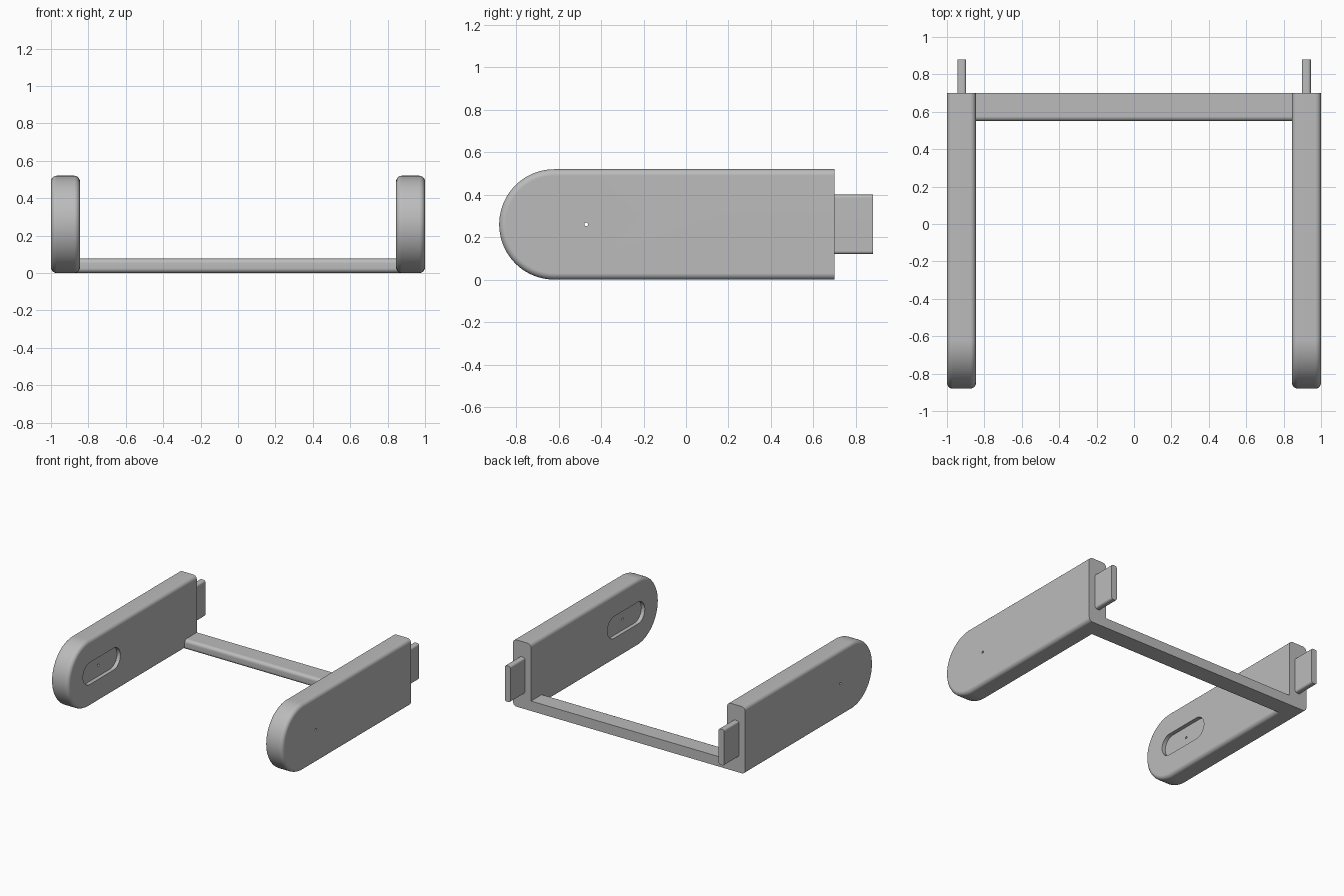
import bpy, bmesh, math
from mathutils import Vector

cube = bpy.data.objects.get("Cube")
if cube:
    bpy.data.objects.remove(cube, do_unlink=True)

# Main dimensions
INNER, OUTER = 0.845, 1.0
FRONT, BACK, HEIGHT = -0.88, 0.70, 0.52
MID_Z = HEIGHT / 2
SLOT_Y = -0.47

grey = bpy.data.materials.new("plain grey")
grey.use_nodes = True
GREY = (0.5, 0.5, 0.5, 1)
grey.diffuse_color = GREY
grey.node_tree.nodes["Principled BSDF"].inputs["Base Color"].default_value = GREY


def arc(cy, cz, r, start, end, steps):
    """Points of an arc in the side (y, z) plane."""
    angles = [math.radians(start + (end - start) * i / steps) for i in range(steps + 1)]
    return [(cy + r * math.cos(a), cz + r * math.sin(a)) for a in angles]


def extrude_profile(name, profile, x0, x1, radius=0, rounded=None):
    """Extrude a side profile along x and round the edges the rule picks."""
    bm = bmesh.new()
    face = bm.faces.new([bm.verts.new((x0, y, z)) for y, z in profile])
    grown = bmesh.ops.extrude_face_region(bm, geom=[face])["geom"]
    moved = [v for v in grown if isinstance(v, bmesh.types.BMVert)]
    bmesh.ops.translate(bm, vec=(x1 - x0, 0, 0), verts=moved)
    bmesh.ops.recalc_face_normals(bm, faces=bm.faces)
    if rounded:
        edges = [e for e in bm.edges if rounded(*(v.co for v in e.verts))]
        bmesh.ops.bevel(bm, geom=edges, offset=radius, segments=5,
                        profile=0.5, affect='EDGES', clamp_overlap=True)
    mesh = bpy.data.meshes.new(name)
    bm.to_mesh(mesh)
    bm.free()
    mesh.materials.append(grey)
    obj = bpy.data.objects.new(name, mesh)
    bpy.context.collection.objects.link(obj)
    return obj


def box_profile(y0, y1, z0, z1):
    return [(y0, z0), (y1, z0), (y1, z1), (y0, z1)]


def finish(obj, mirrored=False):
    """Smooth the fillets, keep hard edges, and mirror paired parts."""
    bpy.ops.object.select_all(action='DESELECT')
    obj.select_set(True)
    bpy.context.view_layer.objects.active = obj
    bpy.ops.object.shade_smooth_by_angle(angle=math.radians(35))
    if mirrored:
        mirror = obj.modifiers.new("mirror", 'MIRROR')
        mirror.use_mirror_merge = False
    normals = obj.modifiers.new("flat face normals", 'WEIGHTED_NORMAL')
    normals.keep_sharp = True


def at_back(p, y=BACK):
    return abs(p.y - y) < 0.001


# Side arms: round-nosed slabs with filleted rims and a flat back end
nose = arc(FRONT + MID_Z, MID_Z, MID_Z, 90, 270, 40)
arms = extrude_profile(
    "side_arms", [(BACK, 0), (BACK, HEIGHT)] + nose, INNER, OUTER, 0.03,
    lambda a, b: abs(a.x - b.x) < 0.001 and not (at_back(a) and at_back(b)))

# Inner slot recess and small through hole, cut into the arms
slot_r, slot_half = 0.085, 0.145
slot = (arc(SLOT_Y + slot_half, MID_Z, slot_r, -90, 90, 16)
        + arc(SLOT_Y - slot_half, MID_Z, slot_r, 90, 270, 16))
hole = arc(SLOT_Y, MID_Z, 0.009, 0, 337.5, 15)
cutters = [extrude_profile("slot_cutter", slot, INNER - 0.1, INNER + 0.03),
           extrude_profile("hole_cutter", hole, INNER - 0.1, OUTER + 0.1)]
for cutter in cutters:
    cutter.hide_render = True
    cut = arms.modifiers.new(cutter.name, 'BOOLEAN')
    cut.operation = 'DIFFERENCE'
    cut.solver = 'EXACT'
    cut.object = cutter
baked = bpy.data.meshes.new_from_object(
    arms.evaluated_get(bpy.context.evaluated_depsgraph_get()))
arms.modifiers.clear()
arms.data = baked
for cutter in cutters:
    bpy.data.objects.remove(cutter, do_unlink=True)
finish(arms, mirrored=True)

# Cross bar: joins the arms at the bottom back, front edges rounded
bar = extrude_profile(
    "cross_bar", box_profile(0.55, BACK, 0, 0.077), -INNER - 0.03, INNER + 0.03, 0.025,
    lambda a, b: abs(a.x - b.x) > 0.1 and not at_back(a))
finish(bar)

# Back tabs: thin tongues with long edges rounded
tabs = extrude_profile(
    "back_tabs", box_profile(BACK - 0.01, 0.88, 0.12, 0.40), 0.897, 0.945, 0.015,
    lambda a, b: abs(a.y - b.y) > 0.1)
finish(tabs, mirrored=True)
